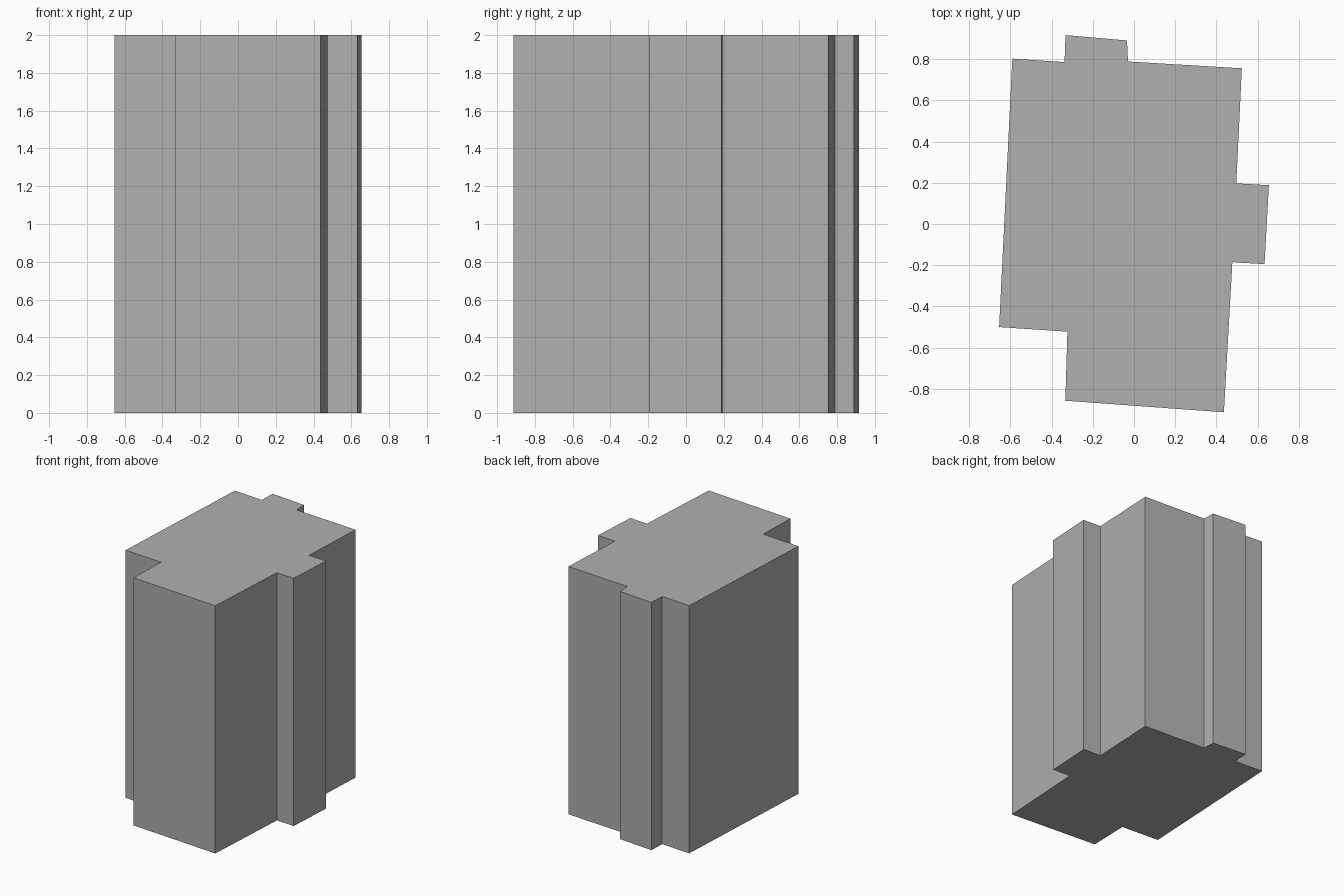
import bpy, bmesh

if "Cube" in bpy.data.objects:
    bpy.data.objects.remove(bpy.data.objects["Cube"])

# Floor plan of the tower block, counter-clockwise from the front left corner
PLAN = [
    (-0.333, -0.857), (0.436, -0.913),                # front wing
    (0.477, -0.185), (0.633, -0.195),                 # right bay
    (0.654, 0.188), (0.496, 0.197),
    (0.523, 0.755), (-0.029, 0.788),                  # back right corner
    (-0.034, 0.890), (-0.332, 0.916), (-0.337, 0.785),  # back bay
    (-0.590, 0.802), (-0.654, -0.500),                # left wall
    (-0.323, -0.522),                                 # front left notch
]
HEIGHT = 2.0

# Single flat grey
grey = bpy.data.materials.new("warm grey")
grey.diffuse_color = (0.44, 0.435, 0.425, 1)
grey.use_nodes = True
grey.node_tree.nodes["Principled BSDF"].inputs["Base Color"].default_value = grey.diffuse_color

# Extrude the plan into a closed block
bm = bmesh.new()
base = bm.faces.new([bm.verts.new((x, y, 0)) for x, y in PLAN])
top = bmesh.ops.extrude_face_region(bm, geom=[base], use_keep_orig=True)
bmesh.ops.translate(bm, vec=(0, 0, HEIGHT),
                    verts=[v for v in top["geom"] if isinstance(v, bmesh.types.BMVert)])
bmesh.ops.recalc_face_normals(bm, faces=bm.faces)

mesh = bpy.data.meshes.new("building_block")
bm.to_mesh(mesh)
bm.free()
mesh.materials.append(grey)
block = bpy.data.objects.new("building_block", mesh)
bpy.context.collection.objects.link(block)
